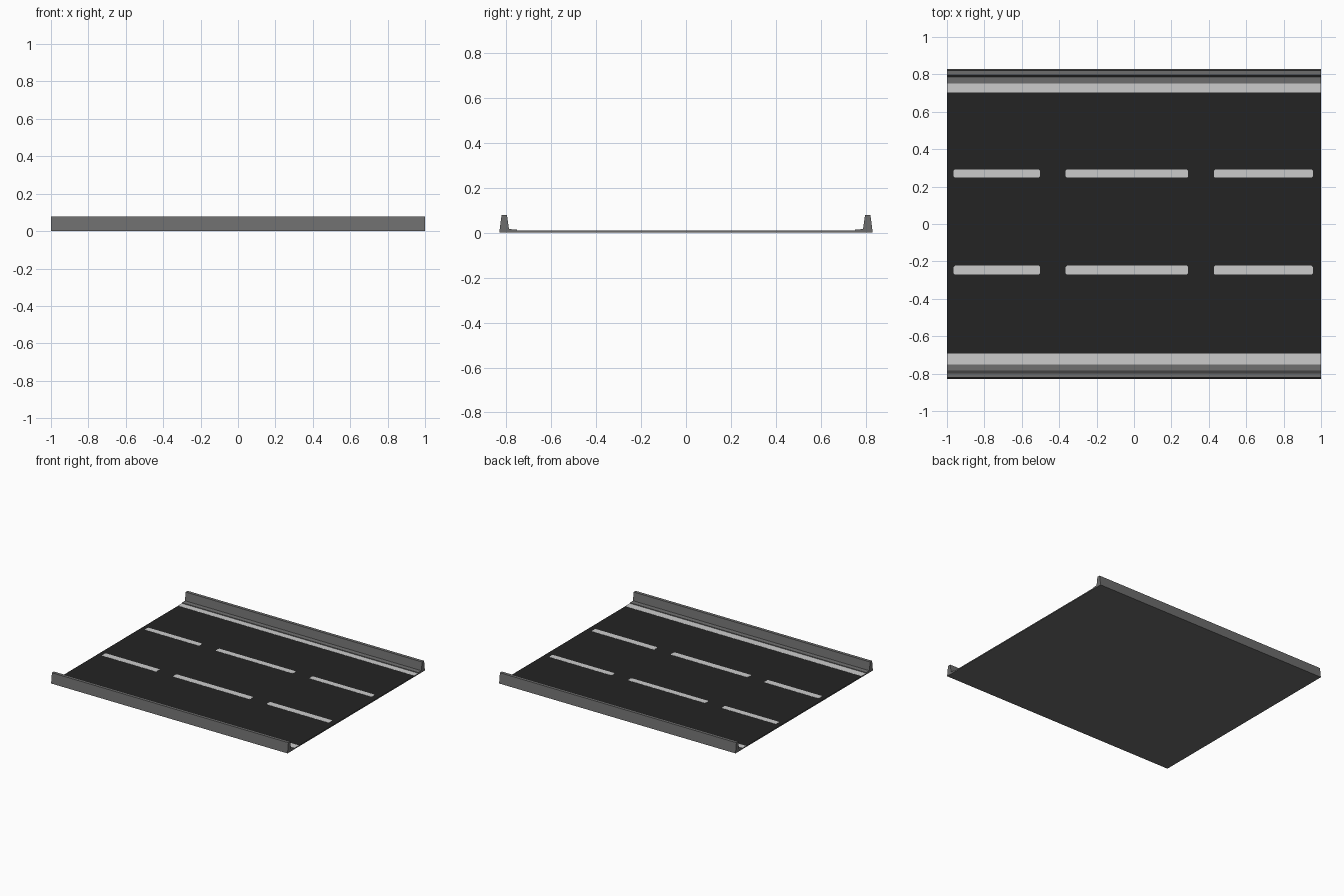
import bpy

if "Cube" in bpy.data.objects:
    bpy.data.objects.remove(bpy.data.objects["Cube"])


def material(name, value):
    m = bpy.data.materials.new(name)
    m.diffuse_color = (value, value, value, 1)
    m.use_nodes = True
    m.node_tree.nodes["Principled BSDF"].inputs["Base Color"].default_value = m.diffuse_color
    return m


CONCRETE = material("concrete grey", 0.155)
ASPHALT = material("asphalt black", 0.017)
PAINT = material("road paint white", 0.6)


def add_object(name, verts, faces, mats):
    mesh = bpy.data.meshes.new(name)
    mesh.from_pydata(verts, [], faces)
    for m in mats:
        mesh.materials.append(m)
    mesh.update()
    obj = bpy.data.objects.new(name, mesh)
    bpy.context.collection.objects.link(obj)
    return obj


def prism(name, a, b, mats):
    """Closed prism between two matching outlines (caps face outwards)."""
    n = len(a)
    faces = [tuple(range(n))[::-1], tuple(range(n, 2 * n))]
    faces += [(i, (i + 1) % n, n + (i + 1) % n, n + i) for i in range(n)]
    return add_object(name, a + b, faces, mats)


def extrude_x(name, profile, mats):
    """Extrude a counter-clockwise (y, z) profile along the road."""
    return prism(name, [(-1, y, z) for y, z in profile],
                 [(1, y, z) for y, z in profile], mats)


# Road slab: concrete with an asphalt top
TOP = 0.008
slab = extrude_x("road_slab", [(-0.752, 0), (0.752, 0), (0.752, TOP), (-0.752, TOP)],
                 [CONCRETE, ASPHALT])
for p in slab.data.polygons:
    p.material_index = 1 if p.normal.z > 0.9 else 0

# Side barriers with a low inner kerb, mirrored
profile = [(0.751, 0), (0.83, 0), (0.82, 0.078), (0.796, 0.078),
           (0.787, 0.015), (0.751, 0.014)]
extrude_x("left_barrier", profile, [CONCRETE])
extrude_x("right_barrier", [(-y, z) for y, z in reversed(profile)], [CONCRETE])


def marking(name, x0, x1, y0, y1, cut):
    """Thin painted plate, with clipped corners when cut > 0."""
    if cut:
        pts = [(x0 + cut, y0), (x1 - cut, y0), (x1, y0 + cut), (x1, y1 - cut),
               (x1 - cut, y1), (x0 + cut, y1), (x0, y1 - cut), (x0, y0 + cut)]
    else:
        pts = [(x0, y0), (x1, y0), (x1, y1), (x0, y1)]
    prism(name, [(x, y, TOP - 0.001) for x, y in pts],
          [(x, y, TOP + 0.001) for x, y in pts], [PAINT])


# Solid edge lines
marking("left_edge_line", -1, 1, 0.702, 0.7505, 0)
marking("right_edge_line", -1, 1, -0.7505, -0.692, 0)

# Dashed lane lines
for side, y0, y1 in (("left", 0.248, 0.291), ("right", -0.27, -0.223)):
    for i, (x0, x1) in enumerate([(-0.964, -0.503), (-0.365, 0.289), (0.427, 0.956)]):
        marking(f"{side}_lane_dash_{i + 1}", x0, x1, y0, y1, 0.006)
